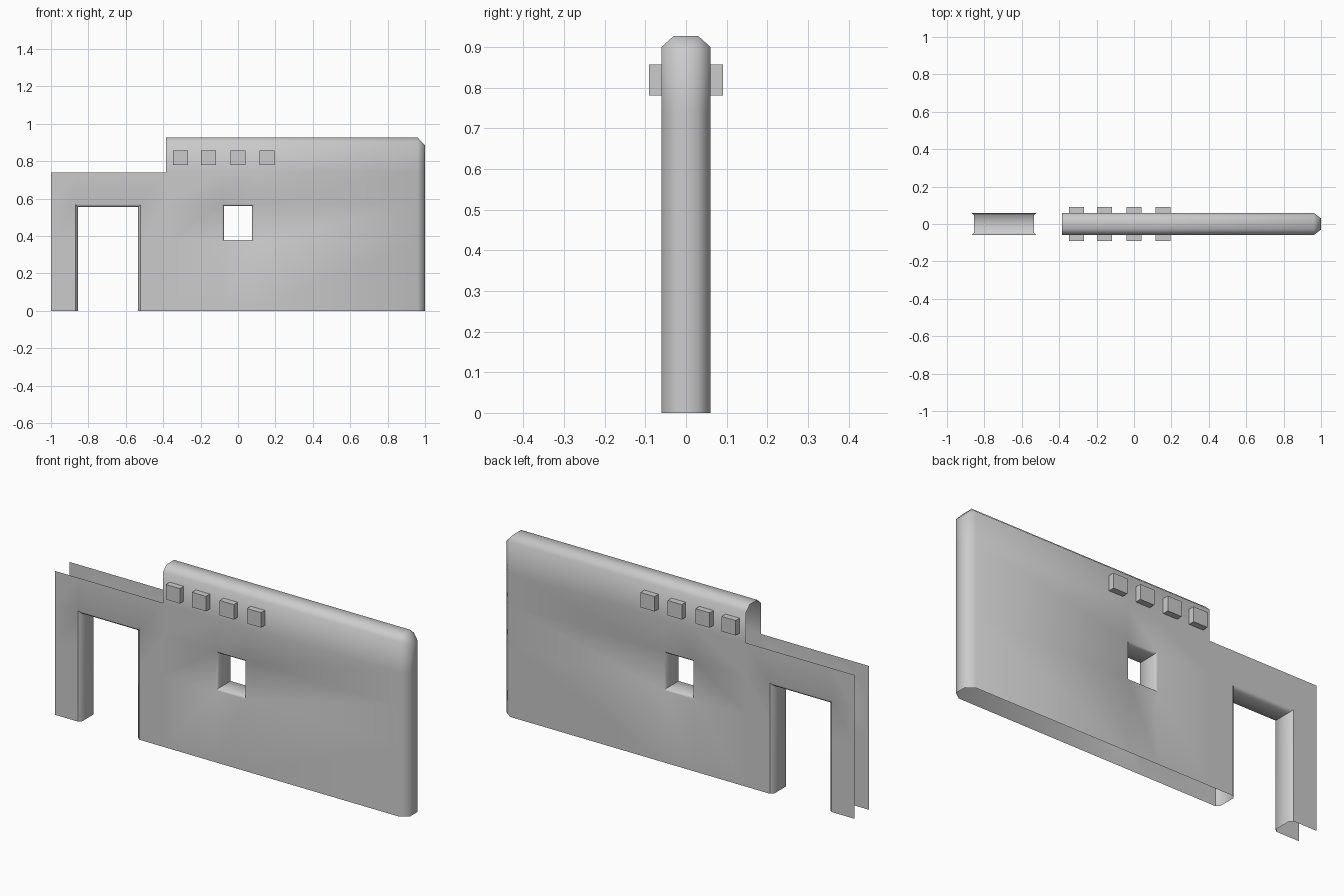
import bpy, bmesh

if "Cube" in bpy.data.objects:
    bpy.data.objects.remove(bpy.data.objects["Cube"])

XS = [-1, -0.87, -0.52, -0.385, -0.085, 0.085, 0.96]
ZS = [0, 0.37, 0.57, 0.74, 0.9]
Y = -0.06  # front sheet


def strip(bm, rings):
    """Bridge successive open rings of points with quads."""
    for a, b in zip(rings, rings[1:]):
        for i in range(len(a) - 1):
            quad = [a[i], a[i + 1], b[i + 1], b[i]]
            bm.faces.new([bm.verts.new(p) for p in quad])


def finish(bm, name, smooth):
    """Weld, orient outward, mirror front half to the back."""
    bmesh.ops.remove_doubles(bm, verts=bm.verts, dist=0.0005)
    bmesh.ops.recalc_face_normals(bm, faces=bm.faces)
    me = bpy.data.meshes.new(name)
    bm.to_mesh(me)
    bm.free()
    ob = bpy.data.objects.new(name, me)
    bpy.context.collection.objects.link(ob)
    m = ob.modifiers.new("Mirror", 'MIRROR')
    m.use_axis = (False, True, False)
    m.use_clip = True
    m.merge_threshold = 0.0005
    if smooth:
        bpy.ops.object.select_all(action='DESELECT')
        bpy.context.view_layer.objects.active = ob
        ob.select_set(True)
        bpy.ops.object.shade_smooth_by_angle(angle=0.96)
    return ob


# Wall sheet: grid cells, leaving out doorway, window and the low end's top
bm = bmesh.new()
for i in range(len(XS) - 1):
    for j in range(len(ZS) - 1):
        door = i == 1 and j < 2
        window = i == 4 and j == 1
        above_low_end = i < 3 and j == 3
        if not (door or window or above_low_end):
            a, b, c, d = XS[i], XS[i + 1], ZS[j], ZS[j + 1]
            strip(bm, [[(a, Y, c), (b, Y, c)], [(a, Y, d), (b, Y, d)]])

# Bevelled top and right end
inner = [(x, 0.9) for x in XS[3:]] + [(0.96, z) for z in ZS[::-1]]
outer = [(x, 0.927) for x in XS[3:]] + [(1, min(z, 0.885)) for z in ZS[::-1]]
strip(bm, [[(x, Y, z) for x, z in inner],
           [(x, -0.03, z) for x, z in outer],
           [(x, 0, z) for x, z in outer]])


# Doorway and window reveals with flared edges
def reveal(path, cx, cz, d):
    sign = lambda v: (v > 0) - (v < 0)
    small = [(x - d * sign(x - cx), z - (d * sign(z - cz) if z > 0 else 0))
             for x, z in path]
    strip(bm, [[(x, Y, z) for x, z in path],
               [(x, -0.047, z) for x, z in small],
               [(x, 0, z) for x, z in small]])


reveal([(-0.87, 0), (-0.87, 0.57), (-0.52, 0.57), (-0.52, 0)], -0.695, 0.57 / 2, 0.015)
reveal([(-0.085, 0.37), (-0.085, 0.57), (0.085, 0.57), (0.085, 0.37), (-0.085, 0.37)],
       0, 0.47, 0.01)
finish(bm, "wall", True)

# Row of square studs on both faces
bm = bmesh.new()
for cx in (-0.307, -0.158, 0.0, 0.155):
    w, z0, z1 = 0.04, 0.78, 0.857
    ring = [(cx - w, z0), (cx + w, z0), (cx + w, z1), (cx - w, z1), (cx - w, z0)]
    strip(bm, [[(x, Y, z) for x, z in ring], [(x, -0.0915, z) for x, z in ring]])
    bm.faces.new([bm.verts.new((x, -0.0915, z)) for x, z in ring[:4]])
finish(bm, "studs", False)
